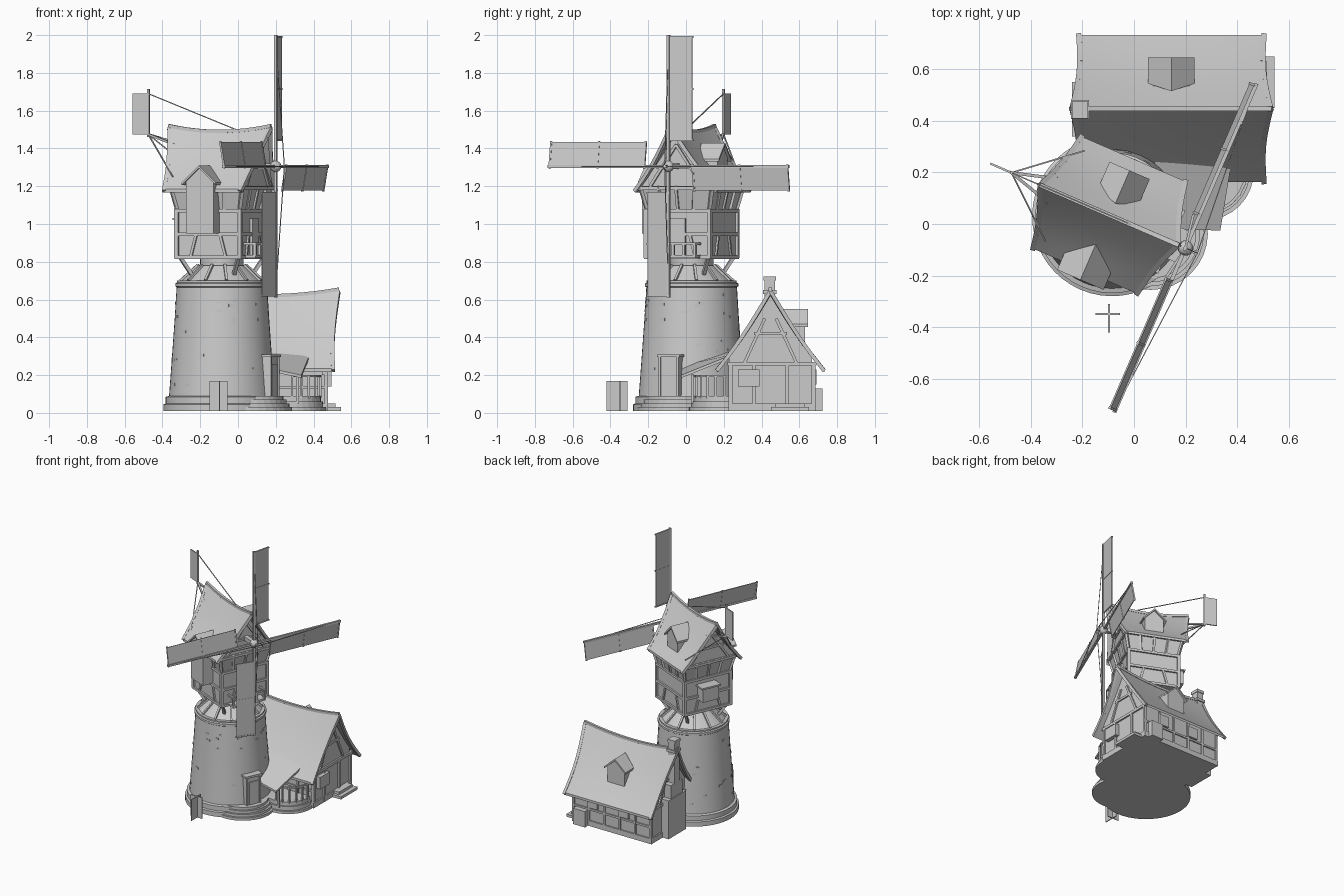
import bpy, bmesh, math, random
from mathutils import Matrix, Vector

if "Cube" in bpy.data.objects:
    bpy.data.objects.remove(bpy.data.objects["Cube"])

random.seed(4)
grey = bpy.data.materials.new("plain grey")
grey.diffuse_color = (0.6, 0.6, 0.6, 1)
grey.use_nodes = True
grey.node_tree.nodes["Principled BSDF"].inputs["Base Color"].default_value = grey.diffuse_color
I = Matrix.Identity(4)
MILL = Matrix.Translation((-0.085, 0.03, 0)) @ Matrix.Rotation(math.radians(-23.4), 4, 'Z')
pi = math.pi

def finish(bm, name, m=I, smooth=False):
    bmesh.ops.recalc_face_normals(bm, faces=bm.faces)
    me = bpy.data.meshes.new(name)
    bm.to_mesh(me)
    bm.free()
    me.transform(m)
    me.materials.append(grey)
    ob = bpy.data.objects.new(name, me)
    bpy.context.collection.objects.link(ob)
    if smooth:
        bpy.ops.object.select_all(action='DESELECT')
        ob.select_set(True)
        bpy.context.view_layer.objects.active = ob
        bpy.ops.object.shade_smooth_by_angle(angle=math.radians(35))
    return ob

def box(bm, x0, x1, y0, y1, z0, z1, m=I):
    s = Matrix.Diagonal((x1 - x0, y1 - y0, z1 - z0, 1))
    t = Matrix.Translation(((x0 + x1) / 2, (y0 + y1) / 2, (z0 + z1) / 2))
    bmesh.ops.create_cube(bm, size=1, matrix=m @ t @ s)

def beam(bm, p, q, w=0.015, m=I):
    p, q = Vector(p), Vector(q)
    d = q - p
    r = d.to_track_quat('Z', 'Y').to_matrix().to_4x4()
    bmesh.ops.create_cube(bm, size=1, matrix=m @ Matrix.Translation((p + q) / 2) @ r @ Matrix.Diagonal((w, w, d.length, 1)))

def lathe(bm, prof, cx=0, cy=0, n=40):
    rings = [[bm.verts.new((cx + r * math.cos(2 * pi * i / n), cy + r * math.sin(2 * pi * i / n), z))
              for i in range(n)] for r, z in prof]
    for a, b in zip(rings, rings[1:]):
        for i in range(n):
            bm.faces.new((a[i], a[(i + 1) % n], b[(i + 1) % n], b[i]))
    bm.faces.new(rings[0][::-1])
    bm.faces.new(rings[-1])

def roof_fn(cx, cy, lr, le, w, zr, ze, sag, dip, waist):
    """Swept gable roof: s runs along the ridge, t from eave to eave."""
    def f(s, t, dz=0.0):
        a = abs(t)
        half = le + (lr - le) * (1 - a) - waist * math.sin(pi * a)
        z = ze + (zr - ze) * ((1 - a) - dip * math.sin(pi * a)) + sag * s * s * (1 - a)
        return Vector((cx + s * half, cy + t * w, z + dz))
    return f

def roof(name, f, m=I, thick=0.018):
    bm = bmesh.new()
    ns, nt = 12, 16
    up, lo = [[[bm.verts.new(f(i / ns * 2 - 1, j / nt * 2 - 1, d)) for j in range(nt + 1)]
               for i in range(ns + 1)] for d in (0, -thick)]
    for g in (up, lo):
        for i in range(ns):
            for j in range(nt):
                bm.faces.new((g[i][j], g[i + 1][j], g[i + 1][j + 1], g[i][j + 1]))
    for i in range(ns):
        for j in (0, nt):
            bm.faces.new((up[i][j], up[i + 1][j], lo[i + 1][j], lo[i][j]))
    for j in range(nt):
        for i in (0, ns):
            bm.faces.new((up[i][j], up[i][j + 1], lo[i][j + 1], lo[i][j]))
    finish(bm, name, m, True)
    # bargeboards and ridge cap
    bm = bmesh.new()
    for s in (-0.99, 0.99):
        for j in range(nt):
            beam(bm, f(s, j / 8 - 1, -0.012), f(s, (j + 1) / 8 - 1, -0.012), 0.02)
    for i in range(ns):
        beam(bm, f(i / 6 - 1, 0), f((i + 1) / 6 - 1, 0), 0.018)
    finish(bm, name + "_trim", m)

def gables(name, f, x_ends, half, base, w, cy, m=I):
    """End walls that follow the underside of the roof."""
    bm = bmesh.new()
    for x, s in x_ends:
        k = half / w
        pts = [(cy - half, base)] + [(cy + t * w, f(s, t, -0.01).z) for t in
               [k * (j / 4 - 1) for j in range(9)]] + [(cy + half, base)]
        a, b = [[bm.verts.new((x + d, y, z)) for y, z in pts] for d in (-0.01, 0.01)]
        bm.faces.new(a)
        bm.faces.new(b[::-1])
        for i in range(len(a)):
            j = (i + 1) % len(a)
            bm.faces.new((a[i], a[j], b[j], b[i]))
    finish(bm, name, m)

def dormer(name, m, hw, y_front, y_back, z0, ze, za):
    """Gabled dormer facing local +y."""
    bm = bmesh.new()
    box(bm, -hw * .8, hw * .8, y_back, y_front - 0.015, z0, ze)
    a = [bm.verts.new((x, y_front - 0.015, z)) for x, z in ((-hw * .8, ze), (hw * .8, ze), (0, za - .01))]
    bm.faces.new(a)
    for s in (-1, 1):
        q = [(0, y_back, za), (0, y_front, za), (s * hw, y_front, ze - .015), (s * hw, y_back + .03, ze - .015)]
        u = [bm.verts.new(p) for p in q]
        l = [bm.verts.new((p[0], p[1], p[2] - 0.014)) for p in q]
        bm.faces.new(u)
        bm.faces.new(l)
        for i in range(4):
            bm.faces.new((u[i], u[(i + 1) % 4], l[(i + 1) % 4], l[i]))
    finish(bm, name, m)

# --- round stone tower with plinth, rim and conical neck
bm = bmesh.new()
lathe(bm, [(.31, .01), (.31, .045), (.298, .05), (.298, .085), (.28, .09), (.268, .25), (.25, .5), (.24, .665),
           (.247, .67), (.247, .685), (.238, .69), (.238, .70), (.215, .70), (.125, .78), (.115, .78), (.115, .83)], n=48)
finish(bm, "tower", MILL, True)
bm = bmesh.new()
for i in range(12):
    r = Matrix.Rotation(2 * pi * i / 12, 4, 'Z')
    beam(bm, (.222, 0, .70), (.13, 0, .782), .014, r)
for i in range(40):
    z = random.uniform(.12, .62)
    r = Matrix.Rotation(random.uniform(0, 2 * pi), 4, 'Z')
    R = .283 - .068 * z
    box(bm, R - .01, R + .003, -.015, .015, z, z + .014, r)
for i in range(4):
    r = Matrix.Rotation(pi / 4 + i * pi / 2, 4, 'Z')
    beam(bm, (.15, 0, .70), (.235, 0, .82), .018, r)
finish(bm, "tower_stones_and_struts", MILL)

# --- entrance porch and round steps
bm = bmesh.new()
for r, z in ((.22, .03), (.205, .05), (.19, .07), (.175, .09)):
    lathe(bm, [(r, .01), (r, z)], .165, 0, 32)
finish(bm, "round_steps", MILL)
bm = bmesh.new()
box(bm, .2, .3, -.058, .058, .09, .295)
box(bm, .2, .312, -.066, .066, .295, .31)
for y in (-.058, .046):
    box(bm, .295, .308, y, y + .012, .09, .3)
box(bm, .3, .306, -.035, .035, .09, .26)
finish(bm, "entrance_door", MILL)

# --- timber mill room
bm = bmesh.new()
box(bm, -.18, .18, -.18, .18, .82, 1.08)
bmesh.ops.create_cone(bm, cap_ends=True, segments=4, radius1=.18 * 2 ** .5, radius2=.208 * 2 ** .5, depth=.12,
                      matrix=Matrix.Translation((0, 0, 1.14)) @ Matrix.Rotation(pi / 4, 4, 'Z'))
finish(bm, "mill_room", MILL)
bm = bmesh.new()
for i in range(4):
    r = Matrix.Rotation(i * pi / 2, 4, 'Z')
    for z in (.825, 1.07, .945):
        beam(bm, (.183, -.19, z), (.183, .19, z), .018, r)
    beam(bm, (.208, -.215, 1.19), (.208, .215, 1.19), .018, r)
    beam(bm, (.182, .182, .82), (.182, .182, 1.08), .022, r)
    for k in range(5):
        y = (k / 2 - 1) * .18
        beam(bm, (.182, y, 1.075), (.21, y * 1.15, 1.2), .015, r)
    for y in (-.1, .1):
        beam(bm, (.182, y, .83), (.182, y * .7, .94), .015, r)
finish(bm, "mill_timbers", MILL)

# --- mill balcony, door and rear window bay
bm = bmesh.new()
box(bm, .18, .25, -.13, .13, .82, .835)
for y in (-.125, -.06, 0, .06, .125):
    beam(bm, (.245, y, .83), (.245, y, .9))
beam(bm, (.245, -.13, .895), (.245, .13, .895), .012)
for y in (-.125, .125):
    beam(bm, (.18, y, .895), (.245, y, .895), .012)
box(bm, .18, .195, -.045, .045, .835, 1.03)
box(bm, -.25, -.18, -.05, .08, .92, 1.02)
box(bm, -.26, -.18, -.06, .09, 1.02, 1.032)
finish(bm, "balcony_and_bay", MILL)

# --- mill roof
mill_roof = roof_fn(-.012, 0, .295, .222, .237, 1.49, 1.185, .03, .06, .01)
roof("mill_roof", mill_roof, MILL)
gables("mill_gables", mill_roof, ((-.19, -.8), (.19, .8)), .2, 1.19, .237, 0, MILL)
bm = bmesh.new()
for x in (-.205, .205):
    for s in (-1, 1):
        beam(bm, (x, s * .15, 1.2), (x, 0, 1.42))
    beam(bm, (x, -.11, 1.3), (x, .11, 1.3))
finish(bm, "mill_gable_braces", MILL)
dormer("mill_small_dormer", MILL @ Matrix.Translation((-.008, 0, 0)), .085, .19, .05, 1.22, 1.36, 1.43)
dormer("mill_tall_dormer", MILL @ Matrix.Translation((-.015, 0, 0)) @ Matrix.Rotation(pi, 4, 'Z'),
       .098, .275, .12, .95, 1.235, 1.31)

# --- sails, shaft and hub
bm = bmesh.new()
beam(bm, (0, 0, 1.305), (.33, 0, 1.305), .03)
bmesh.ops.create_uvsphere(bm, u_segments=16, v_segments=8, radius=.03, matrix=Matrix.Translation((.31, 0, 1.305)))
beam(bm, (.31, 0, 1.305), (.36, 0, 1.305), .014)
finish(bm, "sail_shaft", MILL)
for i in range(4):
    m = MILL @ Matrix.Translation((.31, 0, 1.305)) @ Matrix.Rotation(i * pi / 2, 4, 'X')
    bm = bmesh.new()
    beam(bm, (0, 0, 0), (0, 0, .695), .015)
    t = Matrix.Rotation(math.radians(10), 4, 'Z')
    box(bm, -.003, .003, 0, .13, .14, .685, t)
    for z in (.14, .41, .685):
        beam(bm, (0, -.01, z), (0, .135, z), .01, t)
    beam(bm, (.05, 0, 0), (.005, 0, .6), .004)
    finish(bm, "sail", m)

# --- wind vane with stays
bm = bmesh.new()
box(bm, -.515, -.425, -.004, .004, 1.475, 1.69)
beam(bm, (-.425, 0, 1.46), (-.425, 0, 1.715), .012)
beam(bm, (-.425, 0, 1.69), (.08, 0, 1.5), .005)
for s in (-1, 1):
    beam(bm, (-.425, 0, 1.475), (-.2, s * .19, 1.25), .006)
    beam(bm, (-.425, 0, 1.475), (-.25, s * .05, 1.42), .012)
finish(bm, "wind_vane", MILL)

# --- cottage walls, timbers and roof
bm = bmesh.new()
box(bm, -.18, .465, .235, .675, .01, .27)
box(bm, -.19, .475, .225, .685, .01, .05)
finish(bm, "cottage_walls")
house_roof = roof_fn(.145, .447, .39, .363, .285, .62, .235, .035, .05, .015)
roof("cottage_roof", house_roof)
gables("cottage_gables", house_roof, ((-.17, -.88), (.455, .85)), .22, .2, .285, .447)
bm = bmesh.new()
for x in (-.182, .467):
    for y in (.237, .36, .535, .673):
        beam(bm, (x, y, .01), (x, y, .27), .018)
    beam(bm, (x, .22, .26), (x, .69, .26), .02)
    beam(bm, (x, .36, .42), (x, .535, .42), .016)
    for s in (-1, 1):
        beam(bm, (x, .447 + s * .14, .26), (x, .447 + s * .03, .5), .016)
for y in (.233, .677):
    for k in range(6):
        x = -.18 + k * .129
        beam(bm, (x, y, .01), (x, y, .27), .016)
    beam(bm, (-.19, y, .135), (.475, y, .135), .014)
finish(bm, "cottage_timbers")
bm = bmesh.new()
box(bm, .46, .495, .275, .39, .14, .23)
for x in (.0, .26):
    box(bm, x, x + .08, .67, .69, .15, .23)
finish(bm, "cottage_windows")
dormer("cottage_dormer", Matrix.Translation((.145, 0, 0)), .09, .645, .515, .32, .485, .55)

# --- chimney
bm = bmesh.new()
box(bm, -.24, -.17, .34, .55, .01, .3)
box(bm, -.235, -.17, .38, .515, .3, .4)
box(bm, -.235, -.182, .415, .472, .4, .7)
box(bm, -.245, -.174, .408, .48, .63, .65)
box(bm, -.24, -.178, .41, .476, .7, .722)
finish(bm, "chimney")

# --- side stair and crates
bm = bmesh.new()
box(bm, .46, .545, .45, .65, .01, .03)
box(bm, .46, .515, .47, .63, .03, .05)
box(bm, .34, .44, .68, .722, .01, .13)
finish(bm, "side_stair_and_crate")

# --- terrace with lean-to roof and railing
bm = bmesh.new()
for r, z in ((.19, .03), (.175, .06), (.165, .09)):
    lathe(bm, [(r, .01), (r, z)], .275, .205, 32)
finish(bm, "terrace")
bm = bmesh.new()
q = [(.1, -.02, .25), (.335, -.025, .2), (.38, .25, .31), (.08, .25, .33)]
u, l = [[bm.verts.new((x, y, z + d)) for x, y, z in q] for d in (0, -.015)]
bm.faces.new(u)
bm.faces.new(l)
for i in range(4):
    bm.faces.new((u[i], u[(i + 1) % 4], l[(i + 1) % 4], l[i]))
finish(bm, "lean_to_roof")
bm = bmesh.new()
beam(bm, (.315, .035, .05), (.315, .035, .205), .016)
pts = [(.275 + .16 * math.cos(a), .205 + .16 * math.sin(a)) for a in [-1.5 + .3 * k for k in range(6)]]
for x, y in pts:
    beam(bm, (x, y, .08), (x, y, .2), .012)
for a, b in zip(pts, pts[1:]):
    beam(bm, (*a, .195), (*b, .195), .012)
finish(bm, "terrace_railing")

# --- upright boards by the tower
bm = bmesh.new()
box(bm, -.15, -.055, -.352, -.346, .01, .17)
box(bm, -.1, -.094, -.42, -.31, .01, .17)
finish(bm, "ground_boards")
